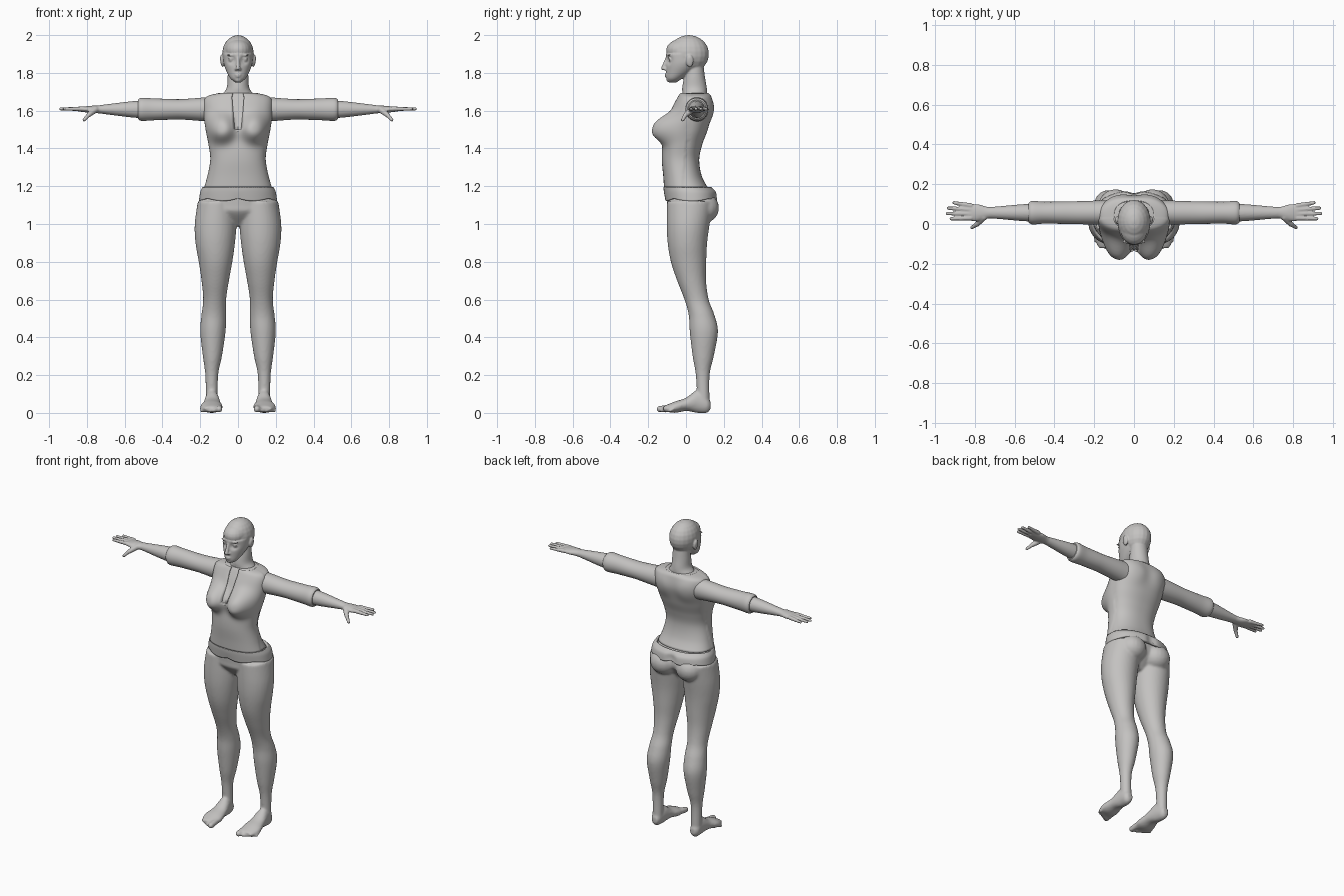
import bpy, bmesh, math
from mathutils import Vector, Matrix

if "Cube" in bpy.data.objects:
    bpy.data.objects.remove(bpy.data.objects["Cube"])

colour = (0.55, 0.54, 0.53, 1)
grey = bpy.data.materials.new("warm_grey")
grey.use_nodes = True
grey.diffuse_color = colour
grey.node_tree.nodes["Principled BSDF"].inputs["Base Color"].default_value = colour

AXES = {"x": lambda t, a, b: (t, a, b), "y": lambda t, a, b: (a, t, b), "z": lambda t, a, b: (a, b, t)}


def spline(rings, steps):
    """Smoothly fill in rings between the given ones."""
    filled = []
    last = len(rings) - 1
    for i in range(last):
        before, start, end, after = (Vector(rings[min(max(i + k, 0), last)]) for k in (-1, 0, 1, 2))
        leave, arrive = (end - before) / 2, (after - start) / 2
        for step in range(steps):
            u = step / steps
            ease = u * u * (3 - 2 * u)
            filled.append(start.lerp(end, ease) + leave * u * (1 - u) ** 2 - arrive * u * u * (1 - u))
    return filled + [Vector(rings[-1])]


def rounded(angle_value, power):
    """Squared-off cosine or sine for fuller ovals."""
    if abs(angle_value) < 1e-6:
        return 0
    return math.copysign(abs(angle_value) ** (2 / power), angle_value)


def loft(bm, rings, axis="z", segments=40, power=2.0, steps=5, cap=True, grow=0.0):
    """Skin over oval rings, each given as a position and two pairs of bounds."""
    circle = [math.tau * k / segments for k in range(segments)]
    circle = [(rounded(math.cos(angle), power), rounded(math.sin(angle), power)) for angle in circle]
    loops, made = [], []
    for t, a_low, a_high, b_low, b_high in spline(rings, steps):
        a_mid, a_half = (a_low + a_high) / 2, (a_high - a_low) / 2 + grow
        b_mid, b_half = (b_low + b_high) / 2, (b_high - b_low) / 2 + grow
        loop = [bm.verts.new(AXES[axis](t, a_mid + c * a_half, b_mid + s * b_half)) for c, s in circle]
        loops.append(loop)
        made += loop
    for lower, upper in zip(loops, loops[1:]):
        for k in range(segments):
            n = (k + 1) % segments
            bm.faces.new((lower[k], lower[n], upper[n], upper[k]))
    if cap:
        bm.faces.new(loops[0])
        bm.faces.new(loops[-1])
    return made


def centred(rows):
    """Rows of height, half width, front and back."""
    return [(z, -half, half, front, back) for z, half, front, back in rows]


def around_arm(rows, side):
    """Rows of distance, half depth and half height about the arm's axis."""
    return [(side * x, .057 - deep, .057 + deep, 1.607 - tall, 1.607 + tall) for x, deep, tall in rows]


def unit_ball(bm):
    rows = []
    for i in range(12):
        angle = math.pi * ((i + .3) / 11.6 - .5)
        rows.append((math.sin(angle), math.cos(angle), -math.cos(angle), math.cos(angle)))
    return loft(bm, centred(rows), segments=20, steps=1)


def ball(bm, centre, size, tilt=0.0):
    turn = Matrix.Rotation(tilt, 3, "Y")
    for v in unit_ball(bm):
        v.co = Vector(centre) + turn @ (v.co * Vector(size))


def rod(bm, start, end, start_radius, end_radius):
    """Tapered rod with round ends: a ball pulled apart at its middle."""
    start, end = Vector(start), Vector(end)
    turn = (end - start).to_track_quat("Z", "Y")
    for v in unit_ball(bm):
        base, radius = (end, end_radius) if v.co.z > 0 else (start, start_radius)
        v.co = base + turn @ (v.co * radius)


def bump(verts, x, z, radius, push, front=True):
    """Raise or sink a soft round area on the front or back of a surface."""
    for v in verts:
        if (v.co.y < .02) == front:
            distance = math.hypot(v.co.x - x, v.co.z - z) / radius
            v.co.y += push * math.exp(-distance ** 3)


def finish(bm, name, voxel=0.0, thickness=0.0):
    """Make the object, then blend its pieces together or thicken it."""
    bmesh.ops.recalc_face_normals(bm, faces=bm.faces[:])
    mesh = bpy.data.meshes.new(name)
    bm.to_mesh(mesh)
    bm.free()
    mesh.materials.append(grey)
    mesh.shade_smooth()
    ob = bpy.data.objects.new(name, mesh)
    bpy.context.collection.objects.link(ob)
    if voxel:
        blend = ob.modifiers.new("blend", "REMESH")
        blend.mode, blend.voxel_size, blend.use_smooth_shade = "VOXEL", voxel, True
        soften = ob.modifiers.new("soften", "SMOOTH")
        soften.factor, soften.iterations = .5, 3
    else:
        mesh.set_sharp_from_angle(angle=math.radians(40))
    if thickness:
        cloth = ob.modifiers.new("cloth", "SOLIDIFY")
        cloth.thickness, cloth.offset = thickness, -1


# Head: skull, forehead and face
bm = bmesh.new()
ball(bm, (0, .015, 1.9), (.084, .107, .1))
ball(bm, (0, -.02, 1.92), (.07, .085, .06))
face = loft(bm, centred([(1.75, .015, -.09, -.05), (1.77, .04, -.104, -.02), (1.81, .062, -.106, .04),
                         (1.85, .076, -.106, .08), (1.9, .08, -.105, .1)]), segments=64)
# Eyes, lids, brows, nostrils and ears
for side in (1, -1):
    eye = side * .034
    bump(face, eye, 1.868, .02, .016)
    ball(bm, (eye, -.077, 1.868), (.018, .015, .01))
    ball(bm, (eye, -.087, 1.877), (.02, .008, .003), side * .1)
    ball(bm, (eye, -.09, 1.893), (.026, .01, .005), side * -.1)
    ball(bm, (side * .01, -.11, 1.82), (.008, .01, .007))
    ball(bm, (side * .085, .02, 1.862), (.009, .02, .033), side * .15)
# Nose, lips and chin
rod(bm, (0, -.1, 1.88), (0, -.12, 1.825), .008, .012)
ball(bm, (0, -.101, 1.792), (.02, .012, .005))
ball(bm, (0, -.1, 1.782), (.018, .012, .006))
ball(bm, (0, -.088, 1.764), (.02, .016, .014))
# Neck
loft(bm, centred([(1.63, .09, -.04, .1), (1.68, .085, -.02, .11), (1.72, .06, -.02, .11),
                  (1.78, .055, -.01, .1), (1.86, .05, .01, .09)]))
finish(bm, "head_and_neck", voxel=.005)


def trunk(bm, **options):
    """Upper body surface shared by the torso and the vest over it."""
    rows = [(1.17, .186, -.115, .13), (1.25, .16, -.12, .085), (1.34, .144, -.128, .07),
            (1.42, .153, -.125, .086), (1.5, .168, -.11, .115), (1.6, .18, -.08, .14),
            (1.67, .17, -.045, .135), (1.693, .1, -.03, .118)]
    verts = loft(bm, centred(rows), segments=96, power=2.3, steps=8, **options)
    for side in (1, -1):
        bump(verts, side * .088, 1.508, .072, -.078)
        bump(verts, side * .09, 1.6, .07, .012, front=False)
    return verts


# Torso under the vest
bm = bmesh.new()
trunk(bm, grow=-.009)
finish(bm, "torso")

# Vest with raised front panels and an open neck slit
bm = bmesh.new()
removed = []
for v in trunk(bm, cap=False):
    x, y, z = v.co
    if z < 1.19:
        removed.append(v)
    if y < (z - 1.2) * .1 - .02:
        v.co.x *= 1.02
        if z > 1.5:
            if abs(x) < 1e-4:
                removed.append(v)
            elif abs(x) < .12:
                opening = .1 * (z - 1.5)
                v.co.x += math.copysign(opening * (1 - abs(x) / .12), x)
bmesh.ops.delete(bm, geom=list(set(removed)), context="VERTS")
finish(bm, "vest", thickness=.012)

# Belt with a scalloped lower edge
bm = bmesh.new()
belt = loft(bm, centred([(1.135, .207, -.11, .167), (1.17, .2, -.117, .16), (1.195, .188, -.119, .134)]),
            segments=96, power=2.2, cap=False)
bump(belt, 0, 1.15, .03, -.014, front=False)
for v in belt:
    lowness = max(0, 1.17 - v.co.z) / .035
    v.co.z -= .013 * lowness * abs(math.sin(3 * math.atan2(v.co.x, v.co.y - .03)))
finish(bm, "belt", thickness=.016)

# Hips
bm = bmesh.new()
loft(bm, centred([(.99, .05, -.03, .06), (1.06, .195, -.093, .12), (1.1, .21, -.1, .135),
                  (1.19, .178, -.105, .115)]))
# Legs and feet, drawn for the left side
leg = [(1.12, .01, .213, -.1, .145), (1, .008, .229, -.102, .125), (.9, .016, .225, -.097, .112),
       (.8, .03, .208, -.08, .107), (.7, .048, .193, -.047, .106), (.6, .063, .184, -.008, .12),
       (.52, .063, .193, .014, .15), (.43, .066, .2, .02, .169), (.3, .085, .186, .035, .147),
       (.2, .105, .173, .052, .125), (.05, .107, .17, .06, .125)]
foot = [(.13, .12, .155, .02, .06), (.11, .11, .17, 0, .09), (.06, .1, .175, 0, .12),
        (0, .09, .185, .01, .08), (-.06, .08, .2, 0, .06), (-.12, .09, .18, .01, .035)]
for side in (1, -1):
    for rings, axis in ((leg, "z"), (foot, "y")):
        loft(bm, [(t, side * inner, side * outer, low, high) for t, inner, outer, low, high in rings], axis)
    # Buttock
    ball(bm, (side * .092, .092, 1.085), (.087, .083, .08))
    # Big toe and four small toes
    rod(bm, (side * .1, -.09, .026), (side * .1, -.138, .02), .018, .018)
    for i in range(1, 5):
        x, radius = side * (.107 + .021 * i), .0135 - .001 * i
        rod(bm, (x, .008 * i - .09, .026), (x, .013 * i - .138, radius), radius, radius)
finish(bm, "hips_legs_and_feet", voxel=.008)

for side, label in ((1, "left"), (-1, "right")):
    # Forearm and palm
    bm = bmesh.new()
    loft(bm, around_arm([(.45, .045, .048), (.55, .043, .044), (.7, .03, .026), (.74, .03, .021),
                         (.79, .043, .018), (.85, .038, .01)], side), "x")
    # Fingers, longest in the middle, and thumb
    for i in range(4):
        reach = .94 - .012 * (i - 1.3) ** 2
        rod(bm, (side * .82, .03 + .021 * i, 1.61), (side * reach, .026 + .027 * i, 1.609), .0125, .0085)
    knuckle = (side * .79, -.002, 1.578)
    rod(bm, (side * .755, .035, 1.606), knuckle, .018, .013)
    rod(bm, knuckle, (side * .815, -.018, 1.551), .012, .009)
    finish(bm, label + "_forearm_and_hand", voxel=.005)
    # Sleeve with a flared cuff
    bm = bmesh.new()
    loft(bm, around_arm([(.14, .061, .066), (.2, .06, .061), (.3, .057, .054), (.37, .056, .055),
                         (.45, .055, .058), (.51, .059, .061), (.53, .049, .051)], side), "x")
    finish(bm, label + "_sleeve")
